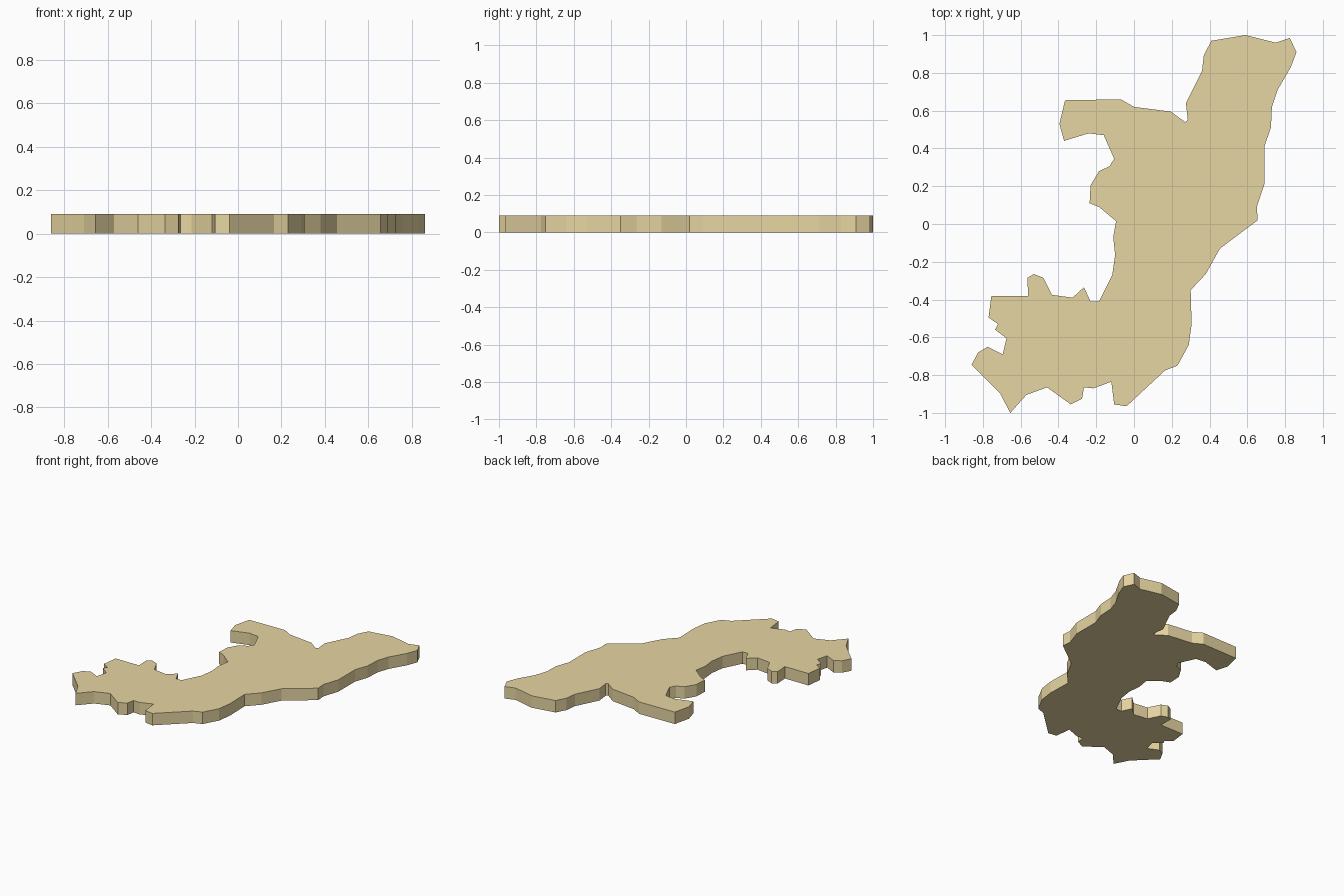
import bpy
import bmesh

THICKNESS = 0.09

# Map outline, clockwise from the top-left corner of the northern lobe
OUTLINE = [
    # east side
    (.41, .97), (.59, 1.0), (.75, .96), (.825, .985), (.86, .91), (.83, .83),
    (.76, .71), (.73, .62), (.725, .51), (.69, .41), (.69, .21), (.65, .09),
    (.655, .02), (.455, -.13), (.38, -.265), (.30, -.35), (.305, -.53),
    (.29, -.64), (.23, -.75), (.165, -.775),
    # south side
    (-.04, -.965), (-.105, -.955), (-.12, -.835), (-.215, -.87),
    (-.265, -.865), (-.275, -.925), (-.335, -.955), (-.46, -.865),
    (-.57, -.905), (-.655, -1.0), (-.71, -.895), (-.86, -.745),
    # south-west notches
    (-.825, -.68), (-.775, -.65), (-.695, -.69), (-.675, -.605),
    (-.735, -.56), (-.72, -.53), (-.77, -.495), (-.755, -.38), (-.56, -.38),
    (-.565, -.285), (-.53, -.265), (-.48, -.285), (-.435, -.375),
    (-.325, -.39), (-.265, -.335), (-.23, -.41), (-.185, -.41),
    # west side and western arm
    (-.115, -.27), (-.10, -.165), (-.11, -.07), (-.095, .015), (-.185, .09),
    (-.235, .11), (-.23, .205), (-.185, .28), (-.13, .305), (-.105, .345),
    (-.16, .47), (-.24, .48), (-.37, .44), (-.395, .53), (-.365, .655),
    (-.07, .66), (0, .62), (.195, .595), (.27, .54), (.285, .55),
    (.275, .64), (.36, .81), (.37, .895),
]

# Flat slab: outline face extruded upwards
bm = bmesh.new()
base = bm.faces.new([bm.verts.new((x, y, 0)) for x, y in OUTLINE])
top = bmesh.ops.extrude_face_region(bm, geom=[base], use_keep_orig=True)
bmesh.ops.translate(
    bm, vec=(0, 0, THICKNESS),
    verts=[g for g in top["geom"] if isinstance(g, bmesh.types.BMVert)])
bmesh.ops.recalc_face_normals(bm, faces=bm.faces[:])

mesh = bpy.data.meshes.new("map_slab")
bm.to_mesh(mesh)
bm.free()
slab = bpy.data.objects.new("map_slab", mesh)
bpy.context.collection.objects.link(slab)

# Sand colour
sand = bpy.data.materials.new("sand")
sand.diffuse_color = (0.80, 0.67, 0.36, 1)
mesh.materials.append(sand)
